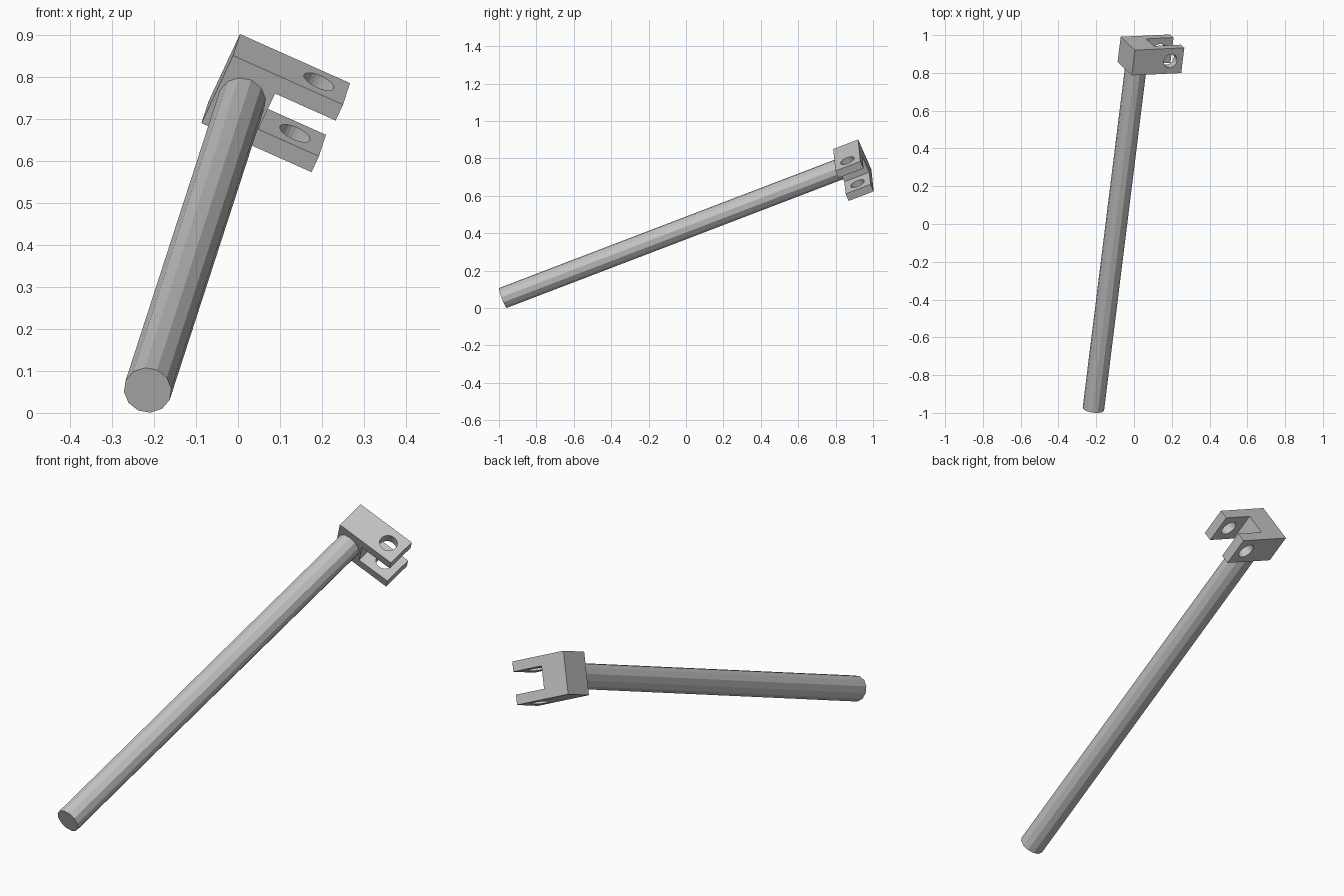
import bpy
import bmesh
from math import pi
from mathutils import Matrix, Vector

cube = bpy.data.objects.get("Cube")
if cube:
    bpy.data.objects.remove(cube, do_unlink=True)

# Single plain grey
grey = bpy.data.materials.new("grey metal")
grey.use_nodes = True
colour = (0.55, 0.55, 0.55, 1)
grey.diffuse_color = colour
grey.node_tree.nodes["Principled BSDF"].inputs["Base Color"].default_value = colour

# Tilted frame: y runs along the rod, x along the fork arms, origin at the joint
joint = Vector((0.009, 0.825, 0.744))
foot = Vector((-0.215, -0.979, 0.054))
along = (joint - foot).normalized()
arm = Vector((0.262, 0.012, -0.117))
arm = (arm - along * arm.dot(along)).normalized()
up = arm.cross(along)
frame = Matrix.Translation(joint) @ Matrix((arm, along, up)).transposed().to_4x4()

ROD_RADIUS = 0.0573
ROD_LENGTH = (joint - foot).length
WIDTH = 0.144       # fork size along the rod
BACK, TIP = -0.064, 0.223
HALF = 0.0955       # half the fork height
ARM = 0.045         # arm thickness


def add_object(name, bm):
    bmesh.ops.recalc_face_normals(bm, faces=bm.faces)
    mesh = bpy.data.meshes.new(name)
    bm.to_mesh(mesh)
    bm.free()
    mesh.materials.append(grey)
    obj = bpy.data.objects.new(name, mesh)
    obj.matrix_world = frame
    bpy.context.collection.objects.link(obj)
    return obj


def cylinder(name, radius, length, sides, matrix):
    bm = bmesh.new()
    bmesh.ops.create_cone(bm, cap_ends=True, segments=sides, radius1=radius,
                          radius2=radius, depth=length, matrix=matrix)
    return add_object(name, bm)


# Twelve-sided rod
cylinder("rod", ROD_RADIUS, ROD_LENGTH, 12,
         Matrix.Translation((0, -ROD_LENGTH / 2, 0)) @ Matrix.Rotation(pi / 2, 4, "X"))

# Fork: U-shaped profile extruded along the rod direction
slot_x, slot_z = BACK + 0.129, HALF - ARM
profile = [(BACK, -HALF), (TIP, -HALF), (TIP, -slot_z), (slot_x, -slot_z),
           (slot_x, slot_z), (TIP, slot_z), (TIP, HALF), (BACK, HALF)]
bm = bmesh.new()
face = bm.faces.new([bm.verts.new((x, 0, z)) for x, z in profile])
side = bmesh.ops.extrude_face_region(bm, geom=[face])
bmesh.ops.translate(bm, vec=(0, WIDTH, 0),
                    verts=[v for v in side["geom"] if isinstance(v, bmesh.types.BMVert)])
fork = add_object("fork", bm)

# Pin hole through both arms
cutter = cylinder("pin_hole_cutter", 0.039, 0.4, 24,
                  Matrix.Translation((TIP - WIDTH / 2, WIDTH / 2, 0)))
cutter.hide_render = True
hole = fork.modifiers.new("pin hole", "BOOLEAN")
hole.operation = "DIFFERENCE"
hole.solver = "EXACT"
hole.object = cutter
bpy.context.view_layer.objects.active = fork
bpy.ops.object.modifier_apply(modifier=hole.name)
bpy.data.objects.remove(cutter, do_unlink=True)
